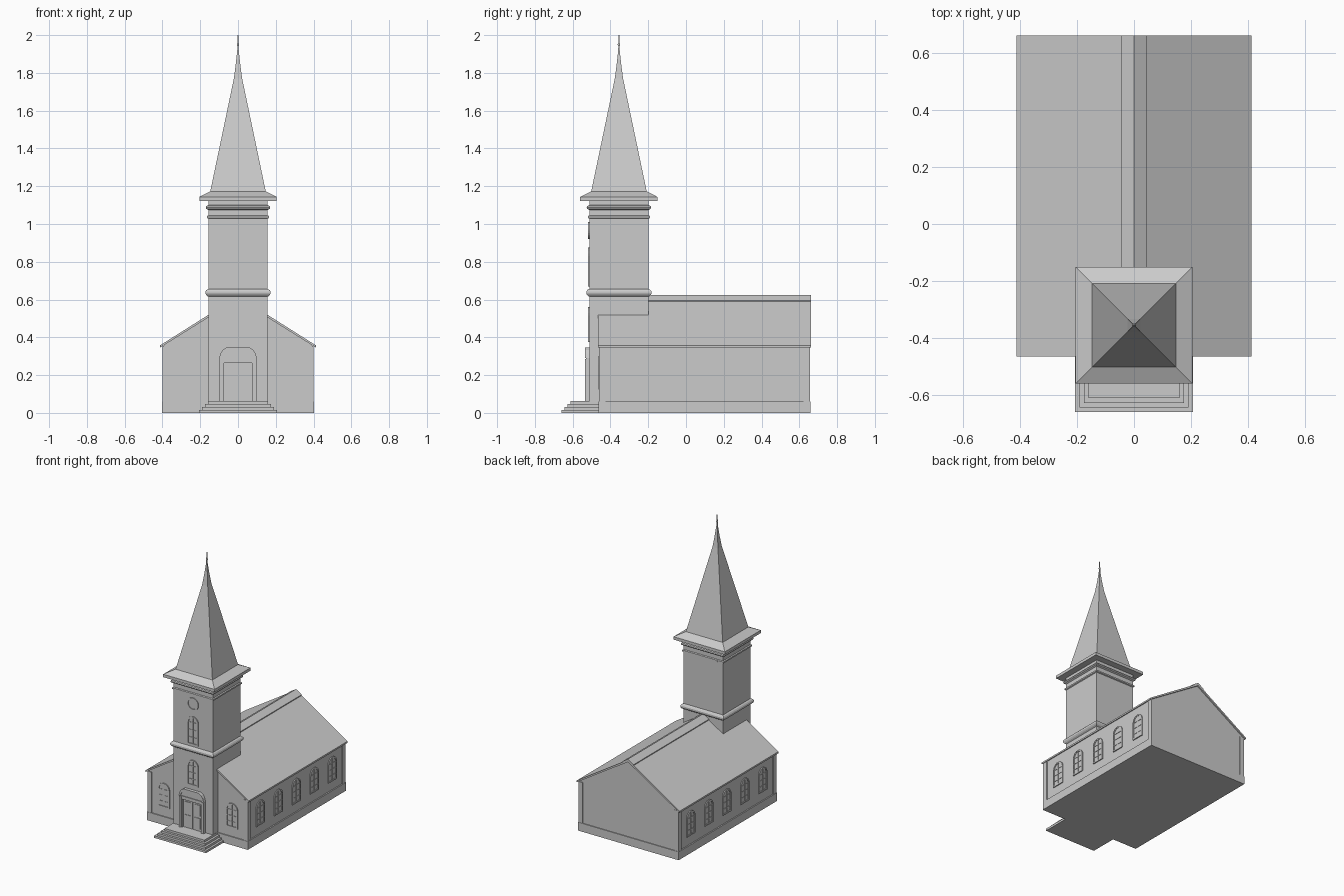
import bpy, bmesh
from math import pi, sin, cos
from mathutils import Matrix, Vector

cube = bpy.data.objects.get("Cube")
if cube:
    bpy.data.objects.remove(cube, do_unlink=True)

stone = bpy.data.materials.new("light_grey")
stone.use_nodes = True
GREY = (0.6, 0.6, 0.6, 1)
stone.diffuse_color = GREY
stone.node_tree.nodes["Principled BSDF"].inputs["Base Color"].default_value = GREY


def finish(name, bm, matrix=None):
    bmesh.ops.recalc_face_normals(bm, faces=bm.faces)
    me = bpy.data.meshes.new(name)
    bm.to_mesh(me)
    bm.free()
    me.materials.append(stone)
    ob = bpy.data.objects.new(name, me)
    if matrix:
        ob.matrix_world = matrix
    bpy.context.collection.objects.link(ob)
    return ob


def add_prism(bm, pts, d0, d1):
    """Outline in (x, z), extruded along y from d0 to d1."""
    a = [bm.verts.new((x, d0, z)) for x, z in pts]
    b = [bm.verts.new((x, d1, z)) for x, z in pts]
    bm.faces.new(a)
    bm.faces.new(b[::-1])
    for i in range(len(pts)):
        j = (i + 1) % len(pts)
        bm.faces.new((a[i], b[i], b[j], a[j]))


def rect(x0, x1, z0, z1):
    return [(x0, z0), (x1, z0), (x1, z1), (x0, z1)]


def prism(name, pts, y0, y1):
    bm = bmesh.new()
    add_prism(bm, pts, y0, y1)
    return finish(name, bm)


def box(name, x0, x1, y0, y1, z0, z1):
    return prism(name, rect(x0, x1, z0, z1), y0, y1)


def square_loft(name, profile, cy):
    """Stack of square rings given as (half width, z)."""
    bm = bmesh.new()
    rings = [[bm.verts.new((sx * h, cy + sy * h, z))
              for sx, sy in ((-1, -1), (1, -1), (1, 1), (-1, 1))] for h, z in profile]
    for lo, hi in zip(rings, rings[1:]):
        for i in range(4):
            j = (i + 1) % 4
            bm.faces.new((lo[i], lo[j], hi[j], hi[i]))
    bm.faces.new(rings[0][::-1])
    bm.faces.new(rings[-1])
    return finish(name, bm)


def add_ring(bm, outer, inner, d0, d1):
    """Frame between two matching outlines."""
    loops = [[bm.verts.new((x, d, z)) for x, z in pts]
             for pts, d in ((outer, d0), (outer, d1), (inner, d1), (inner, d0))]
    n = len(outer)
    for k in range(4):
        a, b = loops[k], loops[(k + 1) % 4]
        for i in range(n):
            j = (i + 1) % n
            bm.faces.new((a[i], a[j], b[j], b[i]))


def arch(w, h, inset=0.0):
    """Round-headed outline of half width w and height h."""
    r = w - inset
    top = h - w
    return [(-r, inset), (r, inset)] + [(r * cos(pi * i / 10), top + r * sin(pi * i / 10))
                                        for i in range(11)]


def window(name, origin, angle, w=0.047, h=0.175):
    bm = bmesh.new()
    add_ring(bm, arch(w, h), arch(w, h, 0.01), 0.002, -0.007)
    add_prism(bm, arch(w, h, 0.008), 0.002, -0.002)
    add_prism(bm, rect(-0.003, 0.003, 0.005, h - 0.005), 0, -0.005)
    for k in (1, 2, 3):
        z = k * (h - w) / 3
        add_prism(bm, rect(0.008 - w, w - 0.008, z - 0.002, z + 0.002), 0, -0.005)
    finish(name, bm, Matrix.Translation(Vector(origin)) @ Matrix.Rotation(angle, 4, 'Z'))


# Nave: gabled body, plinth, corner pilasters
FRONT, BACK, TY = -0.455, 0.652, -0.355
prism("nave_walls", [(-0.393, 0), (0.393, 0), (0.393, 0.358), (0, 0.607), (-0.393, 0.358)],
      FRONT, BACK)
box("plinth", -0.402, 0.402, FRONT - 0.007, BACK + 0.006, 0, 0.06)
for side, tag in ((1, "left"), (-1, "right")):
    xs = sorted((side * 0.367, side * 0.4))
    box(f"front_pilaster_{tag}", *xs, FRONT - 0.005, FRONT + 0.03, 0.06, 0.354)
    box(f"back_pilaster_{tag}", *xs, BACK - 0.03, BACK + 0.004, 0.06, 0.354)
    # Roof slope and ridge strip
    prism(f"roof_{tag}", [(0, 0.618), (side * 0.412, 0.358), (side * 0.412, 0.346), (0, 0.603)],
          -0.465, 0.662)
    prism(f"ridge_strip_{tag}", [(0, 0.624), (side * 0.045, 0.596), (side * 0.045, 0.588), (0, 0.61)],
          -0.25, 0.662)
    # Nave windows
    for i in range(5):
        window(f"side_window_{tag}_{i + 1}", (side * 0.393, 0.1 + (i - 2) * 0.205, 0.125),
               side * pi / 2)
    window(f"front_window_{tag}", (side * 0.272, FRONT, 0.125), 0)

# Tower shaft and mouldings
square_loft("tower_shaft", [(0.157, 0), (0.157, 1.13)], TY)
square_loft("lower_moulding", [(0.157, 0.615), (0.167, 0.622), (0.173, 0.632), (0.173, 0.642),
                               (0.167, 0.651), (0.157, 0.656)], TY)
square_loft("middle_moulding", [(0.157, 1.028), (0.164, 1.032), (0.164, 1.042), (0.157, 1.046)], TY)
square_loft("upper_moulding", [(0.157, 1.074), (0.168, 1.08), (0.171, 1.087), (0.168, 1.095),
                               (0.157, 1.1)], TY)

# Cornice, spire and finial
square_loft("cornice", [(0.205, 1.122), (0.205, 1.143), (0.147, 1.173)], TY)
square_loft("spire", [(0.147, 1.172), (0.022, 1.77), (0.012, 1.845), (0.004, 1.92), (0.002, 2.0)], TY)
bm = bmesh.new()
bmesh.ops.create_uvsphere(bm, u_segments=10, v_segments=6, radius=0.007,
                          matrix=Matrix.Translation((0, TY, 1.95)))
finish("finial_ball", bm)

# Tower windows and round panel
TF = TY - 0.157
window("tower_window_lower", (0, TF, 0.375), 0, 0.044, 0.185)
window("tower_window_upper", (0, TF, 0.67), 0, 0.044, 0.205)


def circle(r):
    return [(r * cos(pi * i / 12), 0.965 + r * sin(pi * i / 12)) for i in range(24)]


bm = bmesh.new()
add_ring(bm, circle(0.045), circle(0.036), TF + 0.002, TF - 0.006)
add_prism(bm, circle(0.038), TF + 0.002, TF - 0.002)
finish("round_panel", bm)

# Entrance surround with cut-corner head
half = [(0.1, 0.29), (0.092, 0.315), (0.08, 0.333), (0.062, 0.345)]
head = half + [(-x, z) for x, z in reversed(half)]
prism("portal", [(0.075, 0.265), (0.075, 0.06), (0.1, 0.06)] + head
      + [(-0.1, 0.06), (-0.075, 0.06), (-0.075, 0.265)], TF, TF - 0.018)
inner = [(x * 0.85, 0.272 + (z - 0.265) * 0.75) for x, z in head]
bm = bmesh.new()
add_ring(bm, head, inner, TF - 0.017, TF - 0.023)
finish("portal_head_trim", bm)

# Double doors and door pilasters
for side, tag in ((1, "left"), (-1, "right")):
    a, b = sorted((side * 0.002, side * 0.074))
    box(f"door_{tag}", a, b, TF - 0.004, TF, 0.06, 0.264)
    for n, z in enumerate((0.075, 0.17)):
        box(f"door_panel_{tag}_{n + 1}", a + 0.014, b - 0.014, TF - 0.008, TF, z, z + 0.08)
    a, b = sorted((side * 0.08, side * 0.098))
    box(f"door_pilaster_{tag}", a, b, TF - 0.023, TF, 0.06, 0.285)

# Entrance steps
for i in range(4):
    box(f"step_{i + 1}", -0.207 + i * 0.016, 0.207 - i * 0.016, -0.66 + i * 0.0165, -0.46,
        0, 0.0155 * (i + 1))
